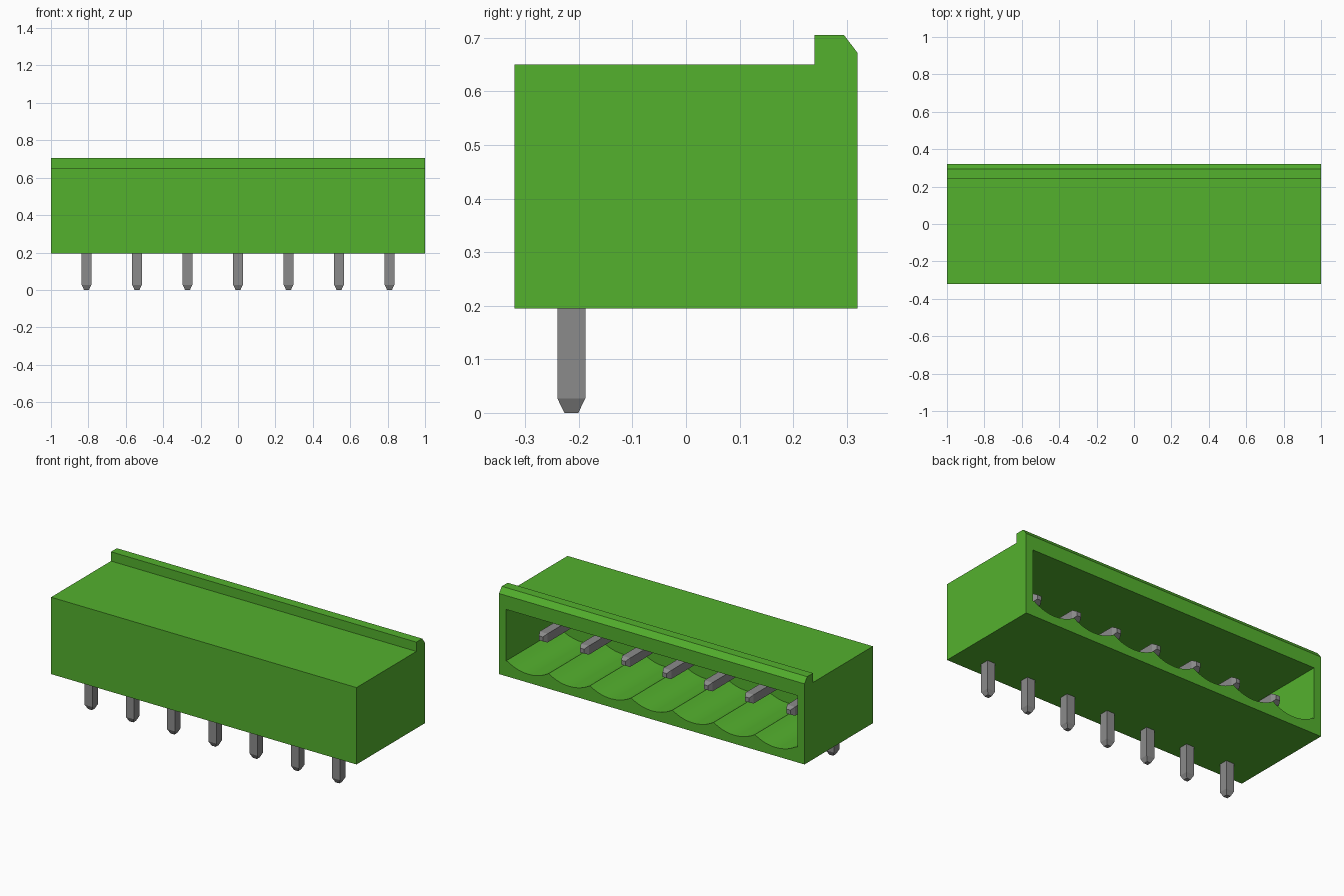
import bpy, bmesh, math

cube = bpy.data.objects.get("Cube")
if cube:
    bpy.data.objects.remove(cube, do_unlink=True)

PITCH, PINS = 0.27, 7
CENTRES = [(i - (PINS - 1) / 2) * PITCH for i in range(PINS)]


def material(name, rgb):
    m = bpy.data.materials.new(name)
    m.use_nodes = True
    m.diffuse_color = (*rgb, 1)
    m.node_tree.nodes["Principled BSDF"].inputs["Base Color"].default_value = (*rgb, 1)
    return m


green = material("green plastic", (0.088, 0.44, 0.027))
grey = material("grey metal", (0.26, 0.26, 0.26))


def loft(name, rings, mat):
    """Skin a row of equal-length rings and cap both ends."""
    bm = bmesh.new()
    loops = [[bm.verts.new(p) for p in ring] for ring in rings]
    n = len(loops[0])
    for a, b in zip(loops, loops[1:]):
        for i in range(n):
            j = (i + 1) % n
            bm.faces.new((a[i], a[j], b[j], b[i]))
    bm.faces.new(loops[0][::-1])
    bm.faces.new(loops[-1])
    bmesh.ops.recalc_face_normals(bm, faces=bm.faces)
    mesh = bpy.data.meshes.new(name)
    bm.to_mesh(mesh)
    bm.free()
    mesh.materials.append(mat)
    ob = bpy.data.objects.new(name, mesh)
    bpy.context.collection.objects.link(ob)
    return ob


# Housing: side profile with a chamfered lip, extruded along x
side = [(-0.32, 0.195), (0.32, 0.195), (0.32, 0.672), (0.295, 0.705),
        (0.24, 0.705), (0.24, 0.65), (-0.32, 0.65)]
housing = loft("housing", [[(x, y, z) for y, z in side] for x in (-1, 1)], green)

# Socket cutter: flat roof, one shallow round scallop under each pin
CUSP_Z, DEPTH, STEPS = 0.285, 0.04, 10
half = PITCH / 2
radius = (half ** 2 + DEPTH ** 2) / (2 * DEPTH)
sweep = math.asin(half / radius)
floor = [(-0.954, CUSP_Z)]
for c in CENTRES:
    for k in range(STEPS + 1):
        if k == 0 and c != CENTRES[0]:
            continue  # cusp shared with the previous scallop
        a = sweep * (2 * k / STEPS - 1)
        floor.append((c + radius * math.sin(a),
                      CUSP_Z - DEPTH + radius * (1 - math.cos(a))))
floor += [(0.954, CUSP_Z), (0.954, 0.59), (-0.954, 0.59)]
cutter = loft("socket_cutter", [[(x, y, z) for x, z in floor] for y in (-0.18, 0.4)], green)
cutter.hide_render = True

cut = housing.modifiers.new("socket", "BOOLEAN")
cut.operation, cut.solver, cut.object = "DIFFERENCE", "EXACT", cutter
bpy.ops.object.select_all(action="DESELECT")
bpy.context.view_layer.objects.active = housing
housing.select_set(True)
bpy.ops.object.modifier_apply(modifier=cut.name)
bpy.data.objects.remove(cutter, do_unlink=True)
bpy.ops.object.shade_smooth_by_angle(angle=math.radians(25))

# Bent square pins: (y, z, half width, outward y, outward z) along the path
PATH = [(-0.214, 0.0, 0.013, -1, 0), (-0.214, 0.027, 0.026, -1, 0),
        (-0.214, 0.41, 0.026, -1, 1),
        (0.175, 0.41, 0.026, 0, 1), (0.2, 0.41, 0.013, 0, 1)]
CORNERS = [(-1, -1), (1, -1), (1, 1), (-1, 1)]
for i, c in enumerate(CENTRES):
    rings = [[(c + sx * h, y + so * h * ny, z + so * h * nz) for sx, so in CORNERS]
             for y, z, h, ny, nz in PATH]
    loft(f"pin_{i + 1}", rings, grey)
